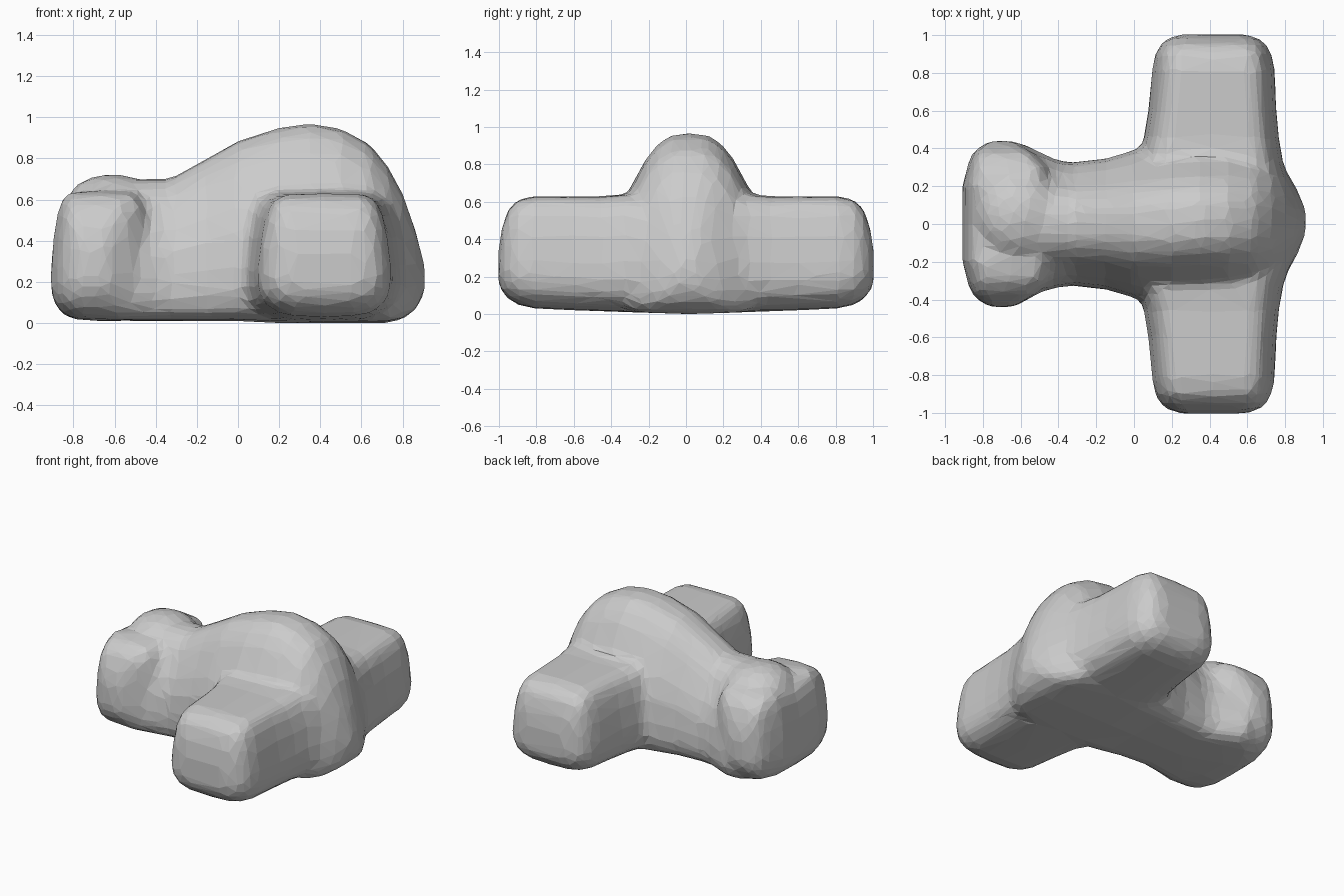
import bpy, bmesh
from mathutils import Matrix

bm = bmesh.new()


def loft(stations, half, axis):
    """Skin rings along an axis. Station: position, centre, half width, bottom, top."""
    outline = half + [(-u, v) for u, v in reversed(half) if u > 0]
    rings = []
    for p, c, w, z0, z1 in stations:
        ring = []
        for u, v in outline:
            a, z = c + u * w, z0 + v * (z1 - z0)
            ring.append(bm.verts.new((p, a, z) if axis == "x" else (a, p, z)))
        rings.append(ring)
    n = len(outline)
    faces = [bm.faces.new(rings[0]), bm.faces.new(rings[-1])]
    for r0, r1 in zip(rings, rings[1:]):
        for i in range(n):
            j = (i + 1) % n
            faces.append(bm.faces.new((r0[i], r0[j], r1[j], r1[i])))
    bmesh.ops.recalc_face_normals(bm, faces=faces)


# half outlines of the cross-sections, bottom to top
hump = [(0, 0), (0.7, 0.01), (0.9, 0.05), (1, 0.16), (1, 0.3), (0.95, 0.48), (0.83, 0.63),
        (0.7, 0.74), (0.55, 0.86), (0.4, 0.94), (0.22, 0.99), (0, 1)]
block = [(0, 0), (0.5, 0.01), (0.75, 0.05), (0.93, 0.14), (1, 0.27), (0.99, 0.42), (0.94, 0.65),
         (0.87, 0.82), (0.78, 0.93), (0.62, 0.99), (0, 1)]

# central body with a tall hump and a sloping nose
loft([(-0.8, 0.04, 0.26, 0.05, 0.6), (-0.7, 0.04, 0.36, 0.01, 0.66), (-0.6, 0.02, 0.41, 0.01, 0.7),
      (-0.5, 0.01, 0.37, 0.01, 0.7), (-0.4, 0, 0.335, 0.01, 0.7), (-0.33, 0, 0.325, 0.01, 0.7),
      (-0.15, 0, 0.345, 0.01, 0.8), (0, 0, 0.39, 0.01, 0.885), (0.2, 0.01, 0.42, 0, 0.95),
      (0.35, 0.02, 0.42, 0, 0.97), (0.5, 0.02, 0.42, 0, 0.945), (0.64, 0.02, 0.41, 0, 0.87),
      (0.73, 0.02, 0.37, 0, 0.76), (0.8, 0.01, 0.28, 0.02, 0.63), (0.86, 0.01, 0.18, 0.06, 0.46),
      (0.895, 0.01, 0.1, 0.12, 0.33), (0.91, 0.01, 0.05, 0.18, 0.26)], hump, "x")

# two side arms, flaring into the body and nose
arm = [(0, 0.42, 0.46, 0.005, 0.62), (0.18, 0.415, 0.425, 0.005, 0.63), (0.33, 0.4, 0.39, 0.01, 0.64),
       (0.45, 0.41, 0.36, 0.015, 0.63), (0.6, 0.415, 0.34, 0.02, 0.63), (0.82, 0.42, 0.325, 0.03, 0.63),
       (0.9, 0.42, 0.31, 0.05, 0.61), (0.95, 0.42, 0.28, 0.08, 0.56), (0.985, 0.42, 0.24, 0.12, 0.46),
       (1.003, 0.42, 0.17, 0.17, 0.34)]
for s in (1, -1):
    loft([(s * y, c, w, a, b) for y, c, w, a, b in arm], block, "y")

# crossways end block with rounded ends
end = [(0, -0.66, 0.25, 0.01, 0.61), (0.12, -0.66, 0.25, 0.01, 0.63), (0.2, -0.66, 0.25, 0.015, 0.645),
       (0.3, -0.66, 0.225, 0.03, 0.625), (0.37, -0.685, 0.175, 0.07, 0.565), (0.415, -0.7, 0.11, 0.13, 0.46),
       (0.44, -0.7, 0.06, 0.19, 0.36)]
for s in (1, -1):
    loft([(s * y, c, w, a, b) for y, c, w, a, b in end], block, "y")

# low bump on top of the end block
bmesh.ops.create_icosphere(bm, subdivisions=3, radius=1,
                           matrix=Matrix.Translation((-0.61, 0.04, 0.59)) @ Matrix.Diagonal((0.22, 0.22, 0.135, 1)))

mesh = bpy.data.meshes.new("rounded_block_body")
bm.to_mesh(mesh)
bm.free()
body = bpy.data.objects.new("rounded_block_body", mesh)
bpy.context.collection.objects.link(body)

# fuse, soften the joins and reduce to irregular flat facets
fuse = body.modifiers.new("fuse", "REMESH")
fuse.mode = "VOXEL"
fuse.voxel_size = 0.025
soft = body.modifiers.new("soften", "SMOOTH")
soft.factor = 0.5
soft.iterations = 8
facets = body.modifiers.new("facets", "DECIMATE")
facets.ratio = 0.06
